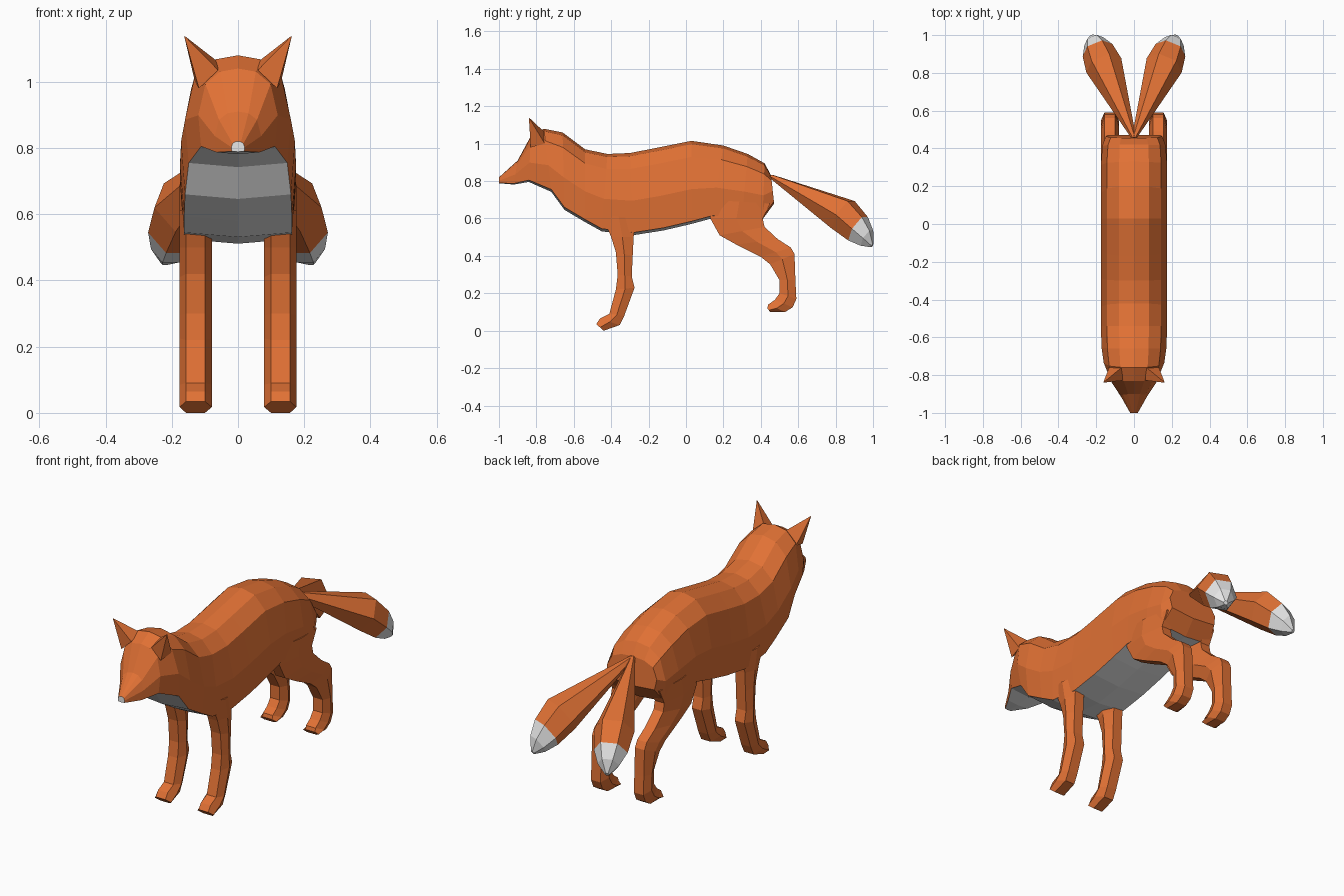
import bpy, bmesh
from mathutils import Vector
from math import cos, sin, tau

cube = bpy.data.objects.get("Cube")
if cube:
    bpy.data.objects.remove(cube)


def material(name, rgb):
    m = bpy.data.materials.new(name)
    m.use_nodes = True
    m.diffuse_color = (*rgb, 1)
    m.node_tree.nodes["Principled BSDF"].inputs["Base Color"].default_value = (*rgb, 1)
    return m


MATS = [material("orange_fur", (0.75, 0.165, 0.035)),
        material("white_fur", (0.8, 0.8, 0.8))]


def loft(name, rings, rule=lambda seg, side: 0, caps=(0, 0)):
    """Skin a list of equal rings; rule picks the colour of each face."""
    bm = bmesh.new()
    rows = [[bm.verts.new(p) for p in ring] for ring in rings]
    n = len(rows[0])
    for s, (a, b) in enumerate(zip(rows, rows[1:])):
        for i in range(n):
            j = (i + 1) % n
            bm.faces.new((a[i], a[j], b[j], b[i])).material_index = rule(s, i)
    for row, mat in ((rows[0], caps[0]), (rows[-1], caps[1])):
        if n > 2:
            bm.faces.new(row).material_index = mat
    bmesh.ops.recalc_face_normals(bm, faces=bm.faces)
    me = bpy.data.meshes.new(name)
    bm.to_mesh(me)
    bm.free()
    for m in MATS:
        me.materials.append(m)
    ob = bpy.data.objects.new(name, me)
    bpy.context.collection.objects.link(ob)
    return ob


# Head and body: top y, top z, bottom y, bottom z, half width
BODY = [
    (-1.0, .82, -1.0, .79, .02),
    (-.9, .91, -.92, .787, .07),
    (-.83, 1.04, -.84, .805, .12),
    (-.76, 1.08, -.72, .755, .16),
    (-.66, 1.06, -.65, .66, .172),
    (-.54, .97, -.54, .595, .175),
    (-.42, .945, -.45, .545, .175),
    (-.3, .95, -.28, .525, .175),
    (-.17, .975, -.12, .55, .175),
    (.03, 1.015, .03, .585, .175),
    (.2, .99, .14, .615, .175),
    (.33, .945, .3, .61, .175),
    (.42, .895, .41, .61, .168),
    (.455, .83, .47, .69, .15),
]
# Cross-section: share of half width, share of the way down
SECTION = [(0, 0), (.45, .04), (.82, .2), (1, .6), (.93, 1)]


def body_ring(yt, zt, yb, zb, w):
    half = [(w * a, yt + (yb - yt) * d, zt + (zb - zt) * d) for a, d in SECTION]
    keel = [(0, yb, zb - w * .08)]
    return half + keel + [(-x, y, z) for x, y, z in half[:0:-1]]


last = len(BODY) - 2
loft("body", [body_ring(*r) for r in BODY],
     lambda seg, side: int(side in (4, 5) and seg < last), caps=(1, 0))

# Legs: front y, front z, back y, back z down each limb
FRONT_LEG = [
    (-.45, .62, -.27, .6), (-.4, .5, -.28, .5), (-.375, .42, -.285, .4),
    (-.365, .3, -.29, .29), (-.375, .22, -.275, .23), (-.41, .09, -.33, .08),
    (-.46, .065, -.355, .03), (-.48, .035, -.44, 0),
]
HIND_LEG = [
    (.12, .7, .45, .68), (.13, .6, .41, .6), (.18, .51, .42, .555),
    (.27, .46, .49, .49), (.4, .395, .56, .445), (.45, .355, .58, .41),
    (.5, .27, .585, .27), (.5, .2, .59, .17), (.475, .165, .57, .125),
    (.44, .14, .53, .1), (.435, .12, .45, .1),
]


def leg_ring(side, yf, zf, yb, zb):
    ym, zm = (yf + yb) / 2, (zf + zb) / 2
    shape = [(.1, yf, zf), (.157, yf, zf), (.176, ym, zm),
             (.157, yb, zb), (.1, yb, zb), (.079, ym, zm)]
    return [(side * x, y, z) for x, y, z in shape]


# Tails: centre and radius from root to tip
TAIL = [((0, .455, .825), .012), ((.16, .84, .62), .1), ((.193, .92, .545), .085),
        ((.212, .967, .495), .055), ((.224, .995, .455), .012)]
AXIS = (Vector(TAIL[-1][0]) - Vector(TAIL[0][0])).normalized()
ACROSS = AXIS.cross(Vector((0, 0, 1))).normalized()
RISE = ACROSS.cross(AXIS)


def tail_ring(side, centre, r):
    ring = []
    for k in range(6):
        a = tau * k / 6
        p = Vector(centre) + ACROSS * r * cos(a) + RISE * r * sin(a)
        ring.append((side * p.x, p.y, p.z))
    return ring


# Ears: base corners and tip
EAR_BASE = [(.06, -.828, 1.035), (.118, -.83, .98), (.13, -.755, 1.0), (.06, -.755, 1.06)]
EAR_TIP = Vector((.163, -.84, 1.14))


def ear_rings(side):
    tip = [EAR_TIP.lerp(Vector(p), .02) for p in EAR_BASE]
    return [[(side * x, y, z) for x, y, z in ring] for ring in (EAR_BASE, tip)]


for side, label in ((1, "left"), (-1, "right")):
    loft(f"front_leg_{label}", [leg_ring(side, *r) for r in FRONT_LEG])
    loft(f"hind_leg_{label}", [leg_ring(side, *r) for r in HIND_LEG])
    loft(f"tail_{label}", [tail_ring(side, *t) for t in TAIL],
         lambda seg, i: int(seg >= 2), caps=(0, 1))
    loft(f"ear_{label}", ear_rings(side))
